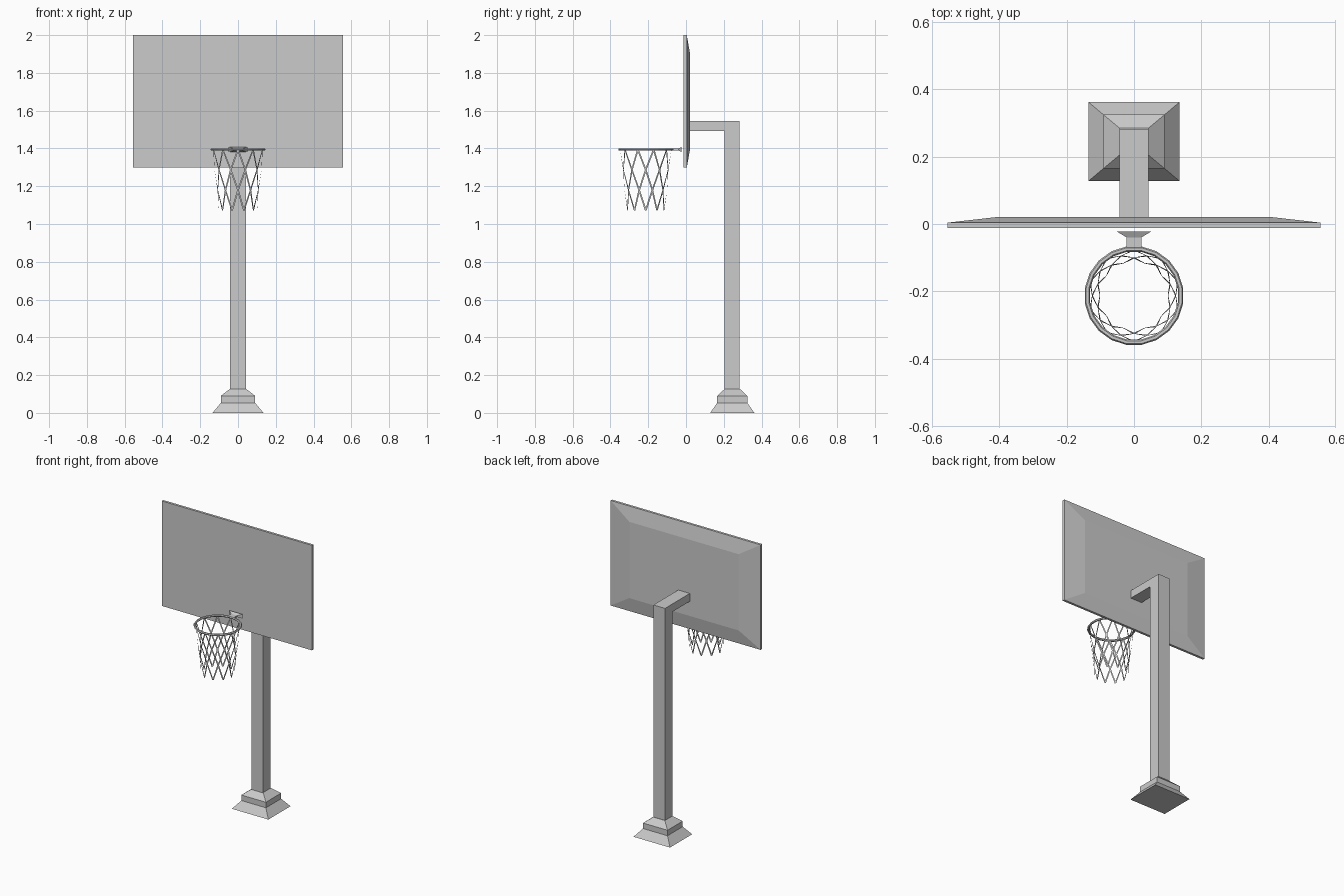
import bpy, bmesh
from math import sin, cos, tau
from mathutils import Vector

default_cube = bpy.data.objects.get("Cube")
if default_cube:
    bpy.data.objects.remove(default_cube)

grey = bpy.data.materials.new("plain_grey")
grey.use_nodes = True
grey.diffuse_color = (0.6, 0.6, 0.6, 1)
grey.node_tree.nodes["Principled BSDF"].inputs["Base Color"].default_value = grey.diffuse_color


def finish(name, bm, closed=True):
    if closed:
        bmesh.ops.recalc_face_normals(bm, faces=bm.faces)
    mesh = bpy.data.meshes.new(name)
    bm.to_mesh(mesh)
    bm.free()
    mesh.materials.append(grey)
    obj = bpy.data.objects.new(name, mesh)
    bpy.context.collection.objects.link(obj)
    return obj


def loft(name, loops):
    """Skin a solid through matching loops of points and cap both ends."""
    bm = bmesh.new()
    rings = [[bm.verts.new(p) for p in loop] for loop in loops]
    n = len(rings[0])
    for a, b in zip(rings, rings[1:]):
        for i in range(n):
            j = (i + 1) % n
            bm.faces.new((a[i], a[j], b[j], b[i]))
    bm.faces.new(rings[0])
    bm.faces.new(rings[-1])
    return finish(name, bm)


SIGNS = ((-1, -1), (1, -1), (1, 1), (-1, 1))


def rect_z(z, hx, hy, cy):
    return [(sx * hx, cy + sy * hy, z) for sx, sy in SIGNS]


def rect_y(y, hx, hz, cz):
    return [(sx * hx, y, cz + sz * hz) for sx, sz in SIGNS]


# Stepped base
base_y = 0.245
loft("base", [rect_z(z, hx, hy, base_y) for z, hx, hy in
              ((0, 0.135, 0.117), (0.053, 0.091, 0.08),
               (0.09, 0.091, 0.08), (0.127, 0.043, 0.04))])

# Post with its forward arm, one bent profile pushed sideways
profile = ((0.203, 0.12), (0.283, 0.12), (0.283, 1.545),
           (0.018, 1.545), (0.018, 1.492), (0.203, 1.492))
loft("post_and_arm", [[(x, y, z) for y, z in profile] for x in (-0.043, 0.043)])

# Backboard with a bevelled back
loft("backboard", [rect_y(y, hx, hz, 1.649) for y, hx, hz in
                   ((-0.012, 0.555, 0.351), (0.004, 0.555, 0.351), (0.021, 0.405, 0.255))])

# Bracket, flared toward the backboard
rim_z = 1.394
loft("hoop_bracket", [rect_y(y, hx, hz, rim_z) for y, hx, hz in
                      ((-0.073, 0.022, 0.005), (-0.04, 0.022, 0.005), (-0.023, 0.05, 0.014))])

# Hoop
hoop_centre = Vector((0, -0.213, rim_z))
sides = 20
rings = []
bm = bmesh.new()
for i in range(sides):
    a = tau * (i + 0.5) / sides
    rings.append([bm.verts.new(hoop_centre + Vector((
        (0.14 + 0.008 * cos(t)) * sin(a),
        (0.14 + 0.008 * cos(t)) * cos(a),
        0.007 * sin(t)))) for t in (tau * k / 6 for k in range(6))])
for i in range(sides):
    a, b = rings[i], rings[(i + 1) % sides]
    for k in range(6):
        m = (k + 1) % 6
        bm.faces.new((a[k], a[m], b[m], b[k]))
finish("hoop", bm)

# Net: flat strands winding both ways down a tapering cone
strands, rows, drop = 10, 3, 0.322
bm = bmesh.new()
for direction in (-1, 1):
    for s in range(strands):
        previous = None
        for r in range(rows + 1):
            t = r / rows
            a = tau * (s + direction * r / 2) / strands
            radius = 0.136 - 0.035 * t
            centre = hoop_centre + Vector((radius * sin(a), -radius * cos(a), -drop * t))
            across = Vector((cos(a), sin(a), 0)) * 0.0045
            pair = [bm.verts.new(centre - across), bm.verts.new(centre + across)]
            if previous:
                bm.faces.new((previous[0], pair[0], pair[1], previous[1]))
            previous = pair
finish("net", bm, closed=False)
